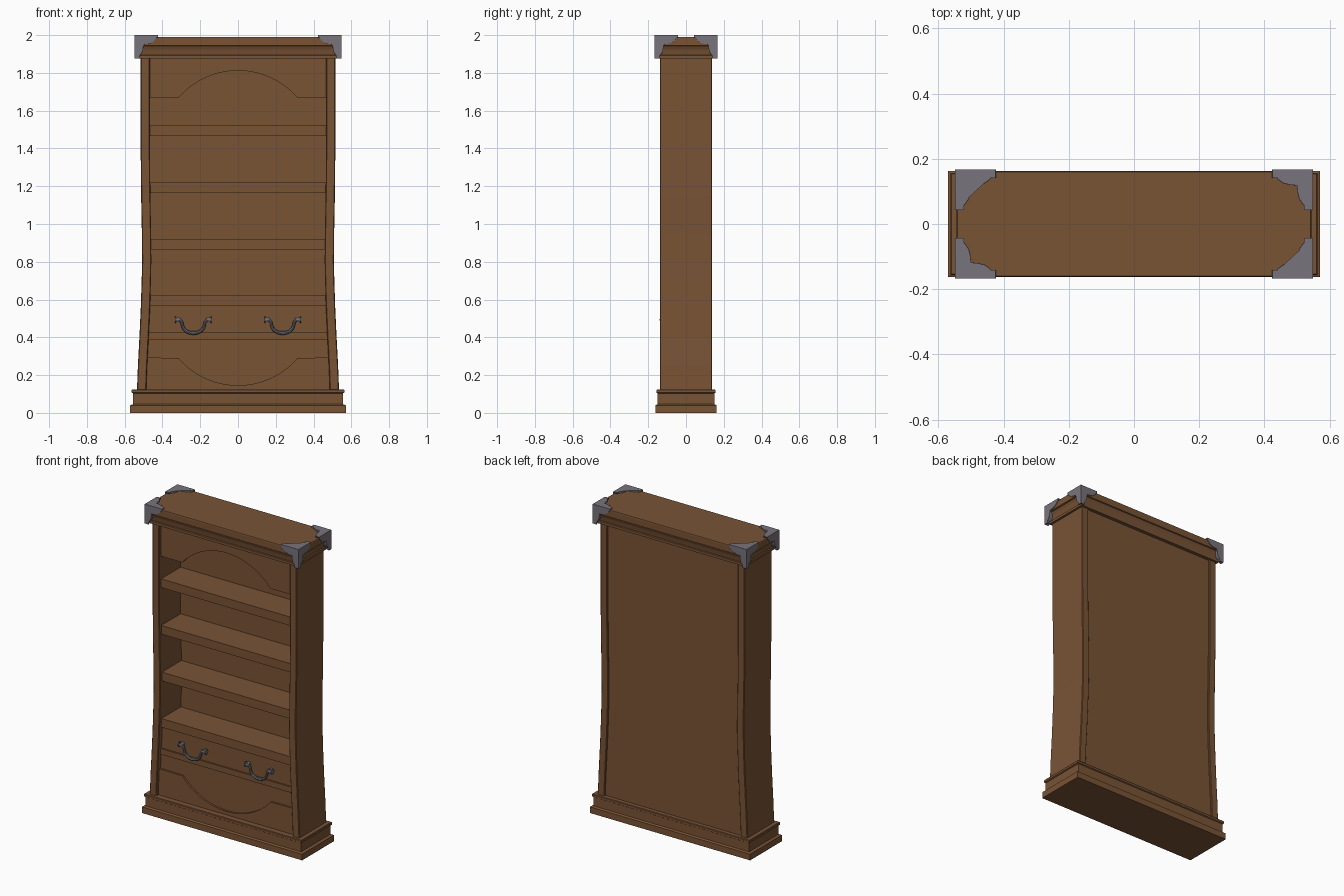
import bpy, bmesh, math

if "Cube" in bpy.data.objects:
    bpy.data.objects.remove(bpy.data.objects["Cube"])


def material(name, rgb):
    m = bpy.data.materials.new(name)
    m.diffuse_color = (*rgb, 1)
    m.use_nodes = True
    m.node_tree.nodes["Principled BSDF"].inputs["Base Color"].default_value = m.diffuse_color
    return m


WOOD = material("brown wood", (0.190, 0.087, 0.036))
IRON = material("grey iron", (0.190, 0.175, 0.200))
STEEL = material("blue grey steel", (0.150, 0.160, 0.190))


def finish(name, bm, mat, bevel=0.0, segments=1):
    bmesh.ops.recalc_face_normals(bm, faces=bm.faces)
    me = bpy.data.meshes.new(name)
    bm.to_mesh(me)
    bm.free()
    me.materials.append(mat)
    ob = bpy.data.objects.new(name, me)
    bpy.context.collection.objects.link(ob)
    if bevel:
        mod = ob.modifiers.new("soft edges", "BEVEL")
        mod.width, mod.segments, mod.limit_method = bevel, segments, "ANGLE"
    return ob


def add_prism(bm, pts, lo, hi, place):
    """Extrude a 2D outline from lo to hi; place maps (u, v, depth) to xyz."""
    a = [bm.verts.new(place(u, v, lo)) for u, v in pts]
    b = [bm.verts.new(place(u, v, hi)) for u, v in pts]
    bm.faces.new(a)
    bm.faces.new(b[::-1])
    for i in range(len(pts)):
        j = (i + 1) % len(pts)
        bm.faces.new((a[j], a[i], b[i], b[j]))


def front_plate(name, pts, y0, y1, bevel=0.0):
    bm = bmesh.new()
    add_prism(bm, pts, y0, y1, lambda u, v, d: (u, d, v))
    return finish(name, bm, WOOD, bevel)


def board(name, z0, z1, y0, y1, hx=0.50):
    return front_plate(name, [(-hx, z0), (hx, z0), (hx, z1), (-hx, z1)], y0, y1)


def moulding(name, rings):
    """Loft rectangles given as (z, half width, half depth)."""
    bm = bmesh.new()
    loops = [[bm.verts.new((sx * hx, sy * hy, z)) for sx, sy in
              ((-1, -1), (1, -1), (1, 1), (-1, 1))] for z, hx, hy in rings]
    bm.faces.new(loops[0])
    bm.faces.new(loops[-1])
    for p, q in zip(loops, loops[1:]):
        for i in range(4):
            bm.faces.new((p[i], p[(i + 1) % 4], q[(i + 1) % 4], q[i]))
    return finish(name, bm, WOOD)


# Plinth and crown
moulding("plinth", [(0, .571, .162), (.04, .571, .162), (.046, .555, .150),
                    (.103, .555, .150), (.107, .563, .156), (.12, .563, .156),
                    (.124, .560, .153)])
moulding("crown", [(1.877, .528, .150), (1.893, .528, .150), (1.896, .522, .144),
                   (1.925, .528, .149), (1.943, .536, .156), (1.946, .545, .162),
                   (1.985, .545, .162), (1.99, .542, .160)])

# Flared side panels
OUTER = [(.12, .535), (.25, .530), (.4, .522), (.55, .515), (.7, .510), (.8, .508),
         (.95, .509), (1.15, .513), (1.35, .515), (1.88, .515)]
for s, side in ((-1, "left"), (1, "right")):
    outline = [(s * x, z) for z, x in OUTER] + [(s * (x - .049), z) for z, x in OUTER[::-1]]
    front_plate(side + "_side_panel", outline, -.138, .138, .004)

# Back, shelves, drawer section
board("back_panel", .12, 1.88, .08, .128)
for i in range(4):
    z = .565 + .3 * i
    board(f"shelf_{i + 1}", z, z + .056, -.118, .09)
board("drawer_front", .425, .565, -.106, .09)
board("drawer_rail", .388, .425, -.116, .09)
board("lower_panel", .12, .388, -.106, .09)

# Arched valance above and its mirrored apron below
R, HALF = .415, .315
ang = math.asin(HALF / R)
arc = [(R * math.sin(t), R * math.cos(t) - R) for t in
       (ang * (1 - i / 12) for i in range(25))]      # peak at height 0
top = [(-.5, 1.885), (.5, 1.885), (.5, 1.667)] + [(x, 1.812 + h) for x, h in arc] + [(-.5, 1.667)]
low = [(-.5, .118), (.5, .118), (.5, .293)] + [(x, .146 - h) for x, h in arc] + [(-.5, .293)]
front_plate("arched_valance", top, -.118, -.095)
front_plate("curved_apron", low, -.118, -.10)

# Corner brackets: three lobed plates meeting at each top corner
LOBE = [(.125, 0), (.118, .015), (.106, .031), (.09, .042), (.07, .047), (.047, .049)]
LOBE = [(0, 0)] + LOBE + [(v, u) for u, v in LOBE[::-1]]
for sx, xn in ((-1, "left"), (1, "right")):
    for sy, yn in ((-1, "front"), (1, "back")):
        bm = bmesh.new()

        def corner(a, b, c):
            return (sx * (.549 - a), sy * (.167 - b), 2.0 - c)

        add_prism(bm, LOBE, 0, .014, lambda u, v, d: corner(u, v, d))
        add_prism(bm, LOBE, 0, .026, lambda u, v, d: corner(u, d, v))
        add_prism(bm, LOBE, 0, .028, lambda u, v, d: corner(d, u, v))
        ob = finish(f"{yn}_{xn}_bracket", bm, IRON, .004, 2)

# Drawer handles: hanging bail with end knobs
HALF_BAIL = [(-.078, .490), (-.064, .484), (-.058, .462), (-.046, .440), (-.026, .427)]
BAIL = HALF_BAIL + [(0, .423)] + [(-x, z) for x, z in HALF_BAIL[::-1]]
for s, side in ((-1, "left"), (1, "right")):
    cx = s * .236
    cu = bpy.data.curves.new(side + "_handle_bail", "CURVE")
    cu.dimensions, cu.bevel_depth, cu.bevel_resolution = "3D", .0085, 2
    cu.resolution_u, cu.use_fill_caps = 4, True
    sp = cu.splines.new("BEZIER")
    sp.bezier_points.add(len(BAIL) - 1)
    for p, (x, z) in zip(sp.bezier_points, BAIL):
        p.co = (cx + x, -.127, z)
        p.handle_left_type = p.handle_right_type = "AUTO"
        p.radius = 1.2 - 5 * abs(x)
    cu.materials.append(STEEL)
    bail = bpy.data.objects.new(side + "_handle_bail", cu)
    bpy.context.collection.objects.link(bail)
    bpy.ops.object.select_all(action="DESELECT")
    bail.select_set(True)
    bpy.context.view_layer.objects.active = bail
    bpy.ops.object.convert(target="MESH")
    for e, end in ((-1, "outer"), (1, "inner")):
        x = cx + e * s * -.081
        parts = [((x, -.118, .493), .012, .028, (math.pi / 2, 0, 0)),
                 ((x, -.124, .493), .010, .030, (0, math.pi / 2, 0)),
                 ((x + math.copysign(.013, x - cx), -.124, .493), .016, .006, (0, math.pi / 2, 0))]
        for i, (loc, r, d, rot) in enumerate(parts):
            bpy.ops.mesh.primitive_cylinder_add(vertices=16, radius=r, depth=d,
                                                location=loc, rotation=rot)
            k = bpy.context.object
            k.name = f"{side}_handle_{end}_{('post', 'pin', 'cap')[i]}"
            k.data.materials.append(STEEL)

# Smooth the rounded metal, keep hard edges
bpy.ops.object.select_all(action="DESELECT")
for ob in bpy.data.objects:
    if "handle" in ob.name or "bracket" in ob.name:
        ob.select_set(True)
        bpy.context.view_layer.objects.active = ob
bpy.ops.object.shade_smooth_by_angle(angle=math.radians(40))
